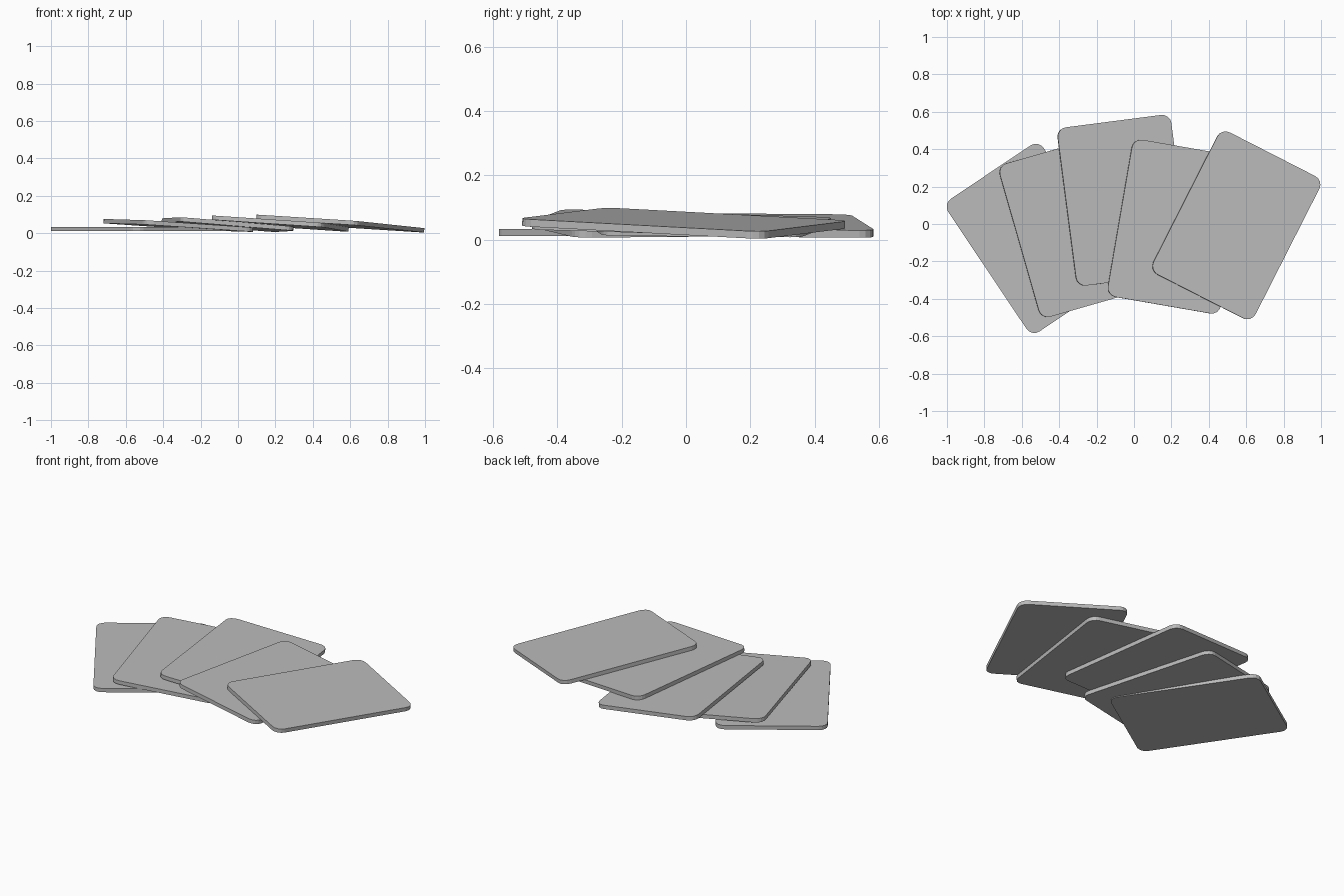
import bpy, bmesh, math
from mathutils import Matrix, Vector

cube = bpy.data.objects.get("Cube")
if cube:
    bpy.data.objects.remove(cube, do_unlink=True)

WIDTH, LENGTH, THICK, RADIUS = 0.614, 0.853, 0.023, 0.05

grey = bpy.data.materials.new("plain grey")
grey.use_nodes = True
colour = (0.5, 0.5, 0.5, 1)
grey.diffuse_color = colour
grey.node_tree.nodes["Principled BSDF"].inputs["Base Color"].default_value = colour


def card_mesh():
    """Thin slab with rounded corners; its top face lies on z = 0."""
    bm = bmesh.new()
    bmesh.ops.create_cube(bm, size=1)
    bmesh.ops.scale(bm, vec=(WIDTH, LENGTH, THICK), verts=bm.verts)
    bmesh.ops.translate(bm, vec=(0, 0, -THICK / 2), verts=bm.verts)
    upright = [e for e in bm.edges
               if abs(e.verts[0].co.z - e.verts[1].co.z) > THICK / 2]
    bmesh.ops.bevel(bm, geom=upright, offset=RADIUS, segments=4,
                    profile=0.5, affect='EDGES')
    mesh = bpy.data.meshes.new("card")
    bm.to_mesh(mesh)
    bm.free()
    mesh.materials.append(grey)
    return mesh


def add_card(name, mesh, x, y, turn, height, slope_x, slope_y):
    """Lay a card on the plane z = height + slope_x * x + slope_y * y."""
    z = height + slope_x * x + slope_y * y
    normal = Vector((-slope_x, -slope_y, 1)).normalized()
    tilt = Vector((0, 0, 1)).rotation_difference(normal).to_matrix().to_4x4()
    card = bpy.data.objects.new(name, mesh)
    card.matrix_world = (Matrix.Translation((x, y, z)) @ tilt
                         @ Matrix.Rotation(math.radians(turn), 4, 'Z'))
    bpy.context.collection.objects.link(card)


# Fan of overlapping cards, lowest first
mesh = card_mesh()
add_card("first_card", mesh, -0.529, -0.077, 33.8, 0.034, 0, 0)
add_card("second_card", mesh, -0.318, -0.015, 16, 0.032, -0.065, -0.01)
add_card("third_card", mesh, -0.055, 0.127, 7.4, 0.055, -0.08, -0.018)
add_card("fourth_card", mesh, 0.227, -0.014, -9.8, 0.078, -0.07, -0.018)
add_card("fifth_card", mesh, 0.548, -0.007, -27, 0.102, -0.072, -0.017)
